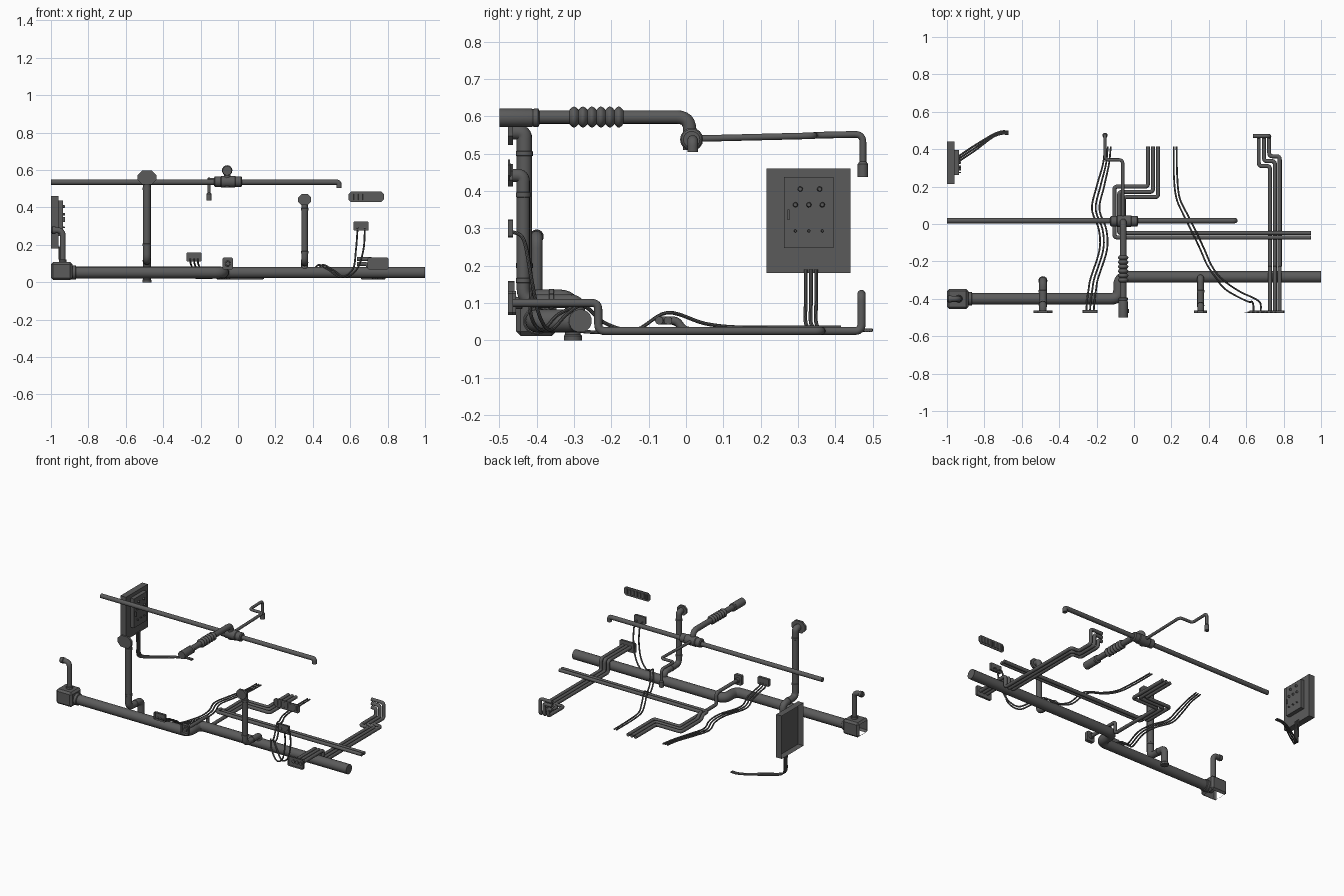
import bpy, bmesh, math
from mathutils import Vector

if "Cube" in bpy.data.objects:
    bpy.data.objects.remove(bpy.data.objects["Cube"])

V = Vector
dark = bpy.data.materials.new('dark_metal')
dark.diffuse_color = (.105, .105, .105, 1)
dark.use_nodes = True
dark.node_tree.nodes["Principled BSDF"].inputs["Base Color"].default_value = dark.diffuse_color


def finish(name, bm, angle=35, open_dirs=()):
    me = bpy.data.meshes.new(name)
    bmesh.ops.recalc_face_normals(bm, faces=bm.faces)
    bm.normal_update()
    gone = [f for f in bm.faces if any(f.normal.dot(V(d)) > .9 for d in open_dirs)]
    bmesh.ops.delete(bm, geom=gone, context='FACES')
    bm.to_mesh(me)
    bm.free()
    me.materials.append(dark)
    ob = bpy.data.objects.new(name, me)
    bpy.context.collection.objects.link(ob)
    bpy.ops.object.select_all(action='DESELECT')
    ob.select_set(True)
    bpy.context.view_layer.objects.active = ob
    bpy.ops.object.shade_smooth_by_angle(angle=math.radians(angle))
    return ob


def rounded(pts, f, n=6):
    """Path with its corners replaced by curved bends."""
    pts = [V(p) for p in pts]
    out = [pts[0]]
    for a, b, c in zip(pts, pts[1:], pts[2:]):
        k = min(f, (a - b).length * .49, (c - b).length * .49)
        p, q = b + (a - b).normalized() * k, b + (c - b).normalized() * k
        for i in range(n + 1):
            t = i / n
            out.append(p * (1 - t) ** 2 + b * 2 * t * (1 - t) + q * t * t)
    return out + [pts[-1]]


def spline(pts, n=6):
    """Smooth path through loose points, for hanging cables."""
    p = [V(q) for q in pts]
    p = [p[0] * 2 - p[1]] + p + [p[-1] * 2 - p[-2]]
    out = []
    for a, b, c, d in zip(p, p[1:], p[2:], p[3:]):
        for i in range(n):
            t = i / n
            out.append(.5 * (2 * b + (c - a) * t + (2 * a - 5 * b + 4 * c - d) * t * t
                             + (3 * b - a - 3 * c + d) * t ** 3))
    return out + [p[-2]]


def skin(bm, rings):
    for s, e in zip(rings, rings[1:]):
        for k in range(len(s)):
            bm.faces.new((s[k - 1], s[k], e[k], e[k - 1]))
    bm.faces.new(rings[0])
    bm.faces.new(rings[-1])


def ring(bm, p, n, b, r, sides):
    return [bm.verts.new(p + (n * math.cos(k * math.tau / sides)
            + b * math.sin(k * math.tau / sides)) * r) for k in range(sides)]


def sweep(name, path, r, sides=12):
    bm = bmesh.new()
    rings, n = [], None
    for i, p in enumerate(path):
        t = (path[min(i + 1, len(path) - 1)] - path[max(i - 1, 0)]).normalized()
        n = t.orthogonal() if n is None else n - t * n.dot(t)
        n.normalize()
        rings.append(ring(bm, p, n, t.cross(n), r, sides))
    skin(bm, rings)
    return finish(name, bm)


def pipe(name, pts, r, f=.04, sides=12):
    return sweep(name, rounded(pts, f), r, sides)


def lathe(name, origin, axis, prof, sides=16):
    """Turned part: prof is (distance along axis, radius)."""
    t = V(axis).normalized()
    n = t.orthogonal().normalized()
    bm = bmesh.new()
    skin(bm, [ring(bm, V(origin) + t * d, n, t.cross(n), r, sides) for d, r in prof])
    return finish(name, bm)


def collar(name, origin, axis, r, l):
    return lathe(name, origin, axis, [(-l / 2, r * .9), (-l * .4, r), (l * .4, r), (l / 2, r * .9)])


def box(name, lo, hi, bevel=0.0, open_dirs=()):
    lo, hi = V(lo), V(hi)
    bm = bmesh.new()
    bmesh.ops.create_cube(bm, size=1)
    for v in bm.verts:
        v.co = V((v.co[i] * (hi - lo)[i] + (hi + lo)[i] / 2 for i in range(3)))
    if bevel:
        bmesh.ops.bevel(bm, geom=bm.edges[:], offset=bevel, segments=1, affect='EDGES')
    return finish(name, bm, 30, open_dirs)


def wall_plate(name, x, z, w, h, c, y0=-.477, y1=-.463, open_dirs=((0, -1, 0),)):
    """Plate on the front wall with cut corners, open on the wall side."""
    w, h = w / 2, h / 2
    out = [(w, h - c), (w - c, h), (c - w, h), (-w, h - c), (-w, c - h), (c - w, -h), (w - c, -h), (w, c - h)]
    bm = bmesh.new()
    skin(bm, [[bm.verts.new((x + px, y, z + pz)) for px, pz in out] for y in (y0, y1)])
    return finish(name, bm, 30, open_dirs)


# Large floor main with its end housing and outlet
pipe('main_pipe', [(-.93, -.4, .052), (-.08, -.4, .052), (-.08, -.283, .052), (1, -.283, .052)], .031, .045, 16)
box('main_housing', (-1, -.455, .012), (-.885, -.347, .108), .012, [(-1, 0, 0), (0, 0, -1)])
collar('housing_collar', (-.88, -.4, .052), (1, 0, 0), .037, .03)
pipe('housing_outlet', [(-.937, -.4, .1), (-.937, -.4, .278), (-1, -.4, .278)], .016, .035)
collar('outlet_base', (-.937, -.4, .112), (0, 0, 1), .02, .02)
collar('outlet_ring', (-.985, -.4, .278), (1, 0, 0), .019, .02)

# Tall risers: wall flange, drop, bend over the main
pipe('riser_left', [(-.487, -.47, .558), (-.487, -.433, .558), (-.487, -.433, .115), (-.487, -.303, .115),
                    (-.487, -.303, .005)], .021, .036)
wall_plate('riser_left_flange', -.487, .56, .1, .075, .025, open_dirs=())
lathe('riser_left_foot', (-.487, -.303, 0), (0, 0, 1), [(0, .024), (.012, .024), (.016, .021)])
pipe('riser_right', [(.356, -.47, .442), (.356, -.436, .442), (.356, -.436, .105), (.356, -.288, .105),
                     (.356, -.288, .06)], .018, .034)
wall_plate('riser_right_flange', .356, .442, .068, .06, .018, open_dirs=())
for nm, x, y, z, r in (('left', -.487, -.433, .5, .023), ('left', -.487, -.433, .2, .023),
                       ('right', .356, -.436, .39, .02), ('right', .356, -.436, .16, .02)):
    collar(f'riser_{nm}_collar', (x, y, z), (0, 0, 1), r, .014)
collar('riser_left_ring', (-.487, -.36, .115), (0, 1, 0), .023, .014)
collar('riser_right_ring', (.356, -.36, .105), (0, 1, 0), .02, .014)

# Overhead line along x with a junction sleeve
pipe('overhead_pipe', [(-1, .018, .535), (.54, .018, .535), (.54, .018, .505)], .0145, .03)
lathe('junction_sleeve', (-.053, .015, .538), (1, 0, 0),
      [(-.075, .022), (-.07, .028), (-.04, .028), (-.036, .031), (.036, .031), (.04, .028), (.07, .028), (.075, .022)])

# Overhead duct towards the front with bellows
pipe('overhead_duct', [(-.058, -.49, .598), (-.058, .01, .598), (-.058, .01, .51)], .018, .035, 16)
lathe('duct_sleeve', (-.058, -.5, .596), (0, 1, 0),
      [(0, .025), (.085, .025), (.09, .023), (.094, .025), (.104, .025), (.108, .018)])
lathe('duct_bellows', (-.058, -.312, .598), (0, 1, 0),
      [(i / 48 * .144, .019 + .009 * abs(math.sin(i * math.pi / 8))) for i in range(49)])

# Thin branch to the rear nozzle
pipe('nozzle_branch', [(-.06, .02, .54), (-.06, .343, .548), (-.155, .343, .549), (-.155, .474, .552),
                       (-.155, .474, .46)], .009, .022)
lathe('nozzle_tip', (-.155, .474, .437), (0, 0, 1), [(0, .014), (.035, .014), (.042, .009)])

# Control cabinet with door, handle, knobs; open to the wall
box('cabinet_body', (-1, .215, .18), (-.96, .441, .46), 0, [(-1, 0, 0)])
box('cabinet_door', (-.96, .263, .247), (-.935, .395, .437), 0, [(-1, 0, 0)])
box('door_handle', (-.935, .272, .322), (-.925, .277, .35))
knobs = [(y, .405, .007) for y in (.306, .358)] + [(y, .363, .007) for y in (.293, .329, .365)] \
    + [(y, .293, .004) for y in (.293, .329, .365)]
for y, z, r in knobs:
    lathe('cabinet_knob', (-.936, y, z), (1, 0, 0), [(0, r), (.009, r), (.012, r * .7)], 10)
for i in range(3):
    y, e = .321 + i * .014, .481 + i * .007
    sweep('cabinet_cable', spline([(-.955, y, .19), (-.953, y, .11), (-.95, y, .045), (-.925, y + .022, .028),
                                   (-.85, y + .072, .027), (-.76, e - .02, .027), (-.71, e, .027),
                                   (-.67, e, .027)]), .005, 8)

# Three floor pipes turning at the centre; two run right, one goes to the front
R = .011
for i in range(3):
    xa, yb, xc = .075 + i * .027, .2 - i * .028, -.105 + i * .025
    pts = [(xa, .415, .025), (xa, yb, .025), (xc, yb, .025)]
    if i < 2:
        yd = -.072 + i * .024
        pts += [(xc, -.005, .025), (xc, -.025, .053), (xc, yd, .053), (.947, yd, .053)]
    else:
        pts += [(xc, -.235, .025), (xc, -.235, .1), (xc, -.47, .1)]
    pipe('centre_pipe', pts, R, .018)
wall_plate('centre_socket', -.055, .1, .055, .064, .006, y1=-.455)
collar('centre_socket_ring', (-.055, -.448, .1), (0, 1, 0), .016, .02)

# Three pipes on the right, stepping sideways and rising at the back
for i in range(3):
    x, y, xe, z = .727 + i * .026, .31 + i * .026, .667 + i * .028, .072 + i * .026
    pipe('right_pipe', [(x, -.47, .1), (x, -.235, .1), (x, -.235, .025), (x, y, .025), (xe, y, .025),
                        (xe, .47, .025), (xe, .47, z), (.637, .47, z)], R, .018)
wall_plate('right_socket', .748, .1, .112, .064, .006)

# Loose cables on the left, laid over the main
for i in range(3):
    o = (i - 1) * .02
    sweep('left_cable', spline([(-.235 + o, -.465, .125), (-.234 + o, -.448, .105), (-.23 + o, -.4, .092),
                                (-.222 + o, -.345, .07), (-.212 + o, -.29, .026), (-.165 + o, -.14, .022),
                                (-.168 + o, -.03, .022), (-.205 + o, .08, .022), (-.18 + o, .2, .025),
                                (-.15 + o * .8, .32, .03), (-.14 + o * .8, .415, .035)]), .0048, 8)
wall_plate('left_cable_socket', -.235, .135, .08, .048, .003, y1=-.46)

# Two hanging cables on the right
for i in range(2):
    o = i * .022 - .011
    sweep('right_cable', spline([(.658 + o * 1.8, -.468, .292), (.658 + o * 1.8, -.435, .27),
                                 (.65 + o * 1.8, -.415, .17), (.625 + o, -.405 + o, .07), (.56 + o, -.375 + o, .028),
                                 (.49 + o, -.33 + o, .07), (.44 + o, -.275, .092), (.4 + o, -.215, .045),
                                 (.365 + o, -.135, .028), (.325 + o, -.05, .074), (.275 + o, .05, .045),
                                 (.235 + o * .8, .14, .035), (.222 + o * .8, .26, .035),
                                 (.22 + o * .7, .415, .035)]), .0048, 8)
wall_plate('right_cable_socket', .658, .3, .08, .048, .003)

# Slotted vent on the front wall
wall_plate('wall_vent', .685, .456, .19, .056, .014, y1=-.472)
for i in range(7):
    x = .613 + i * .024
    box('vent_slat', (x - .007, -.473, .438), (x + .007, -.468, .474), .002, [(0, -1, 0)])
